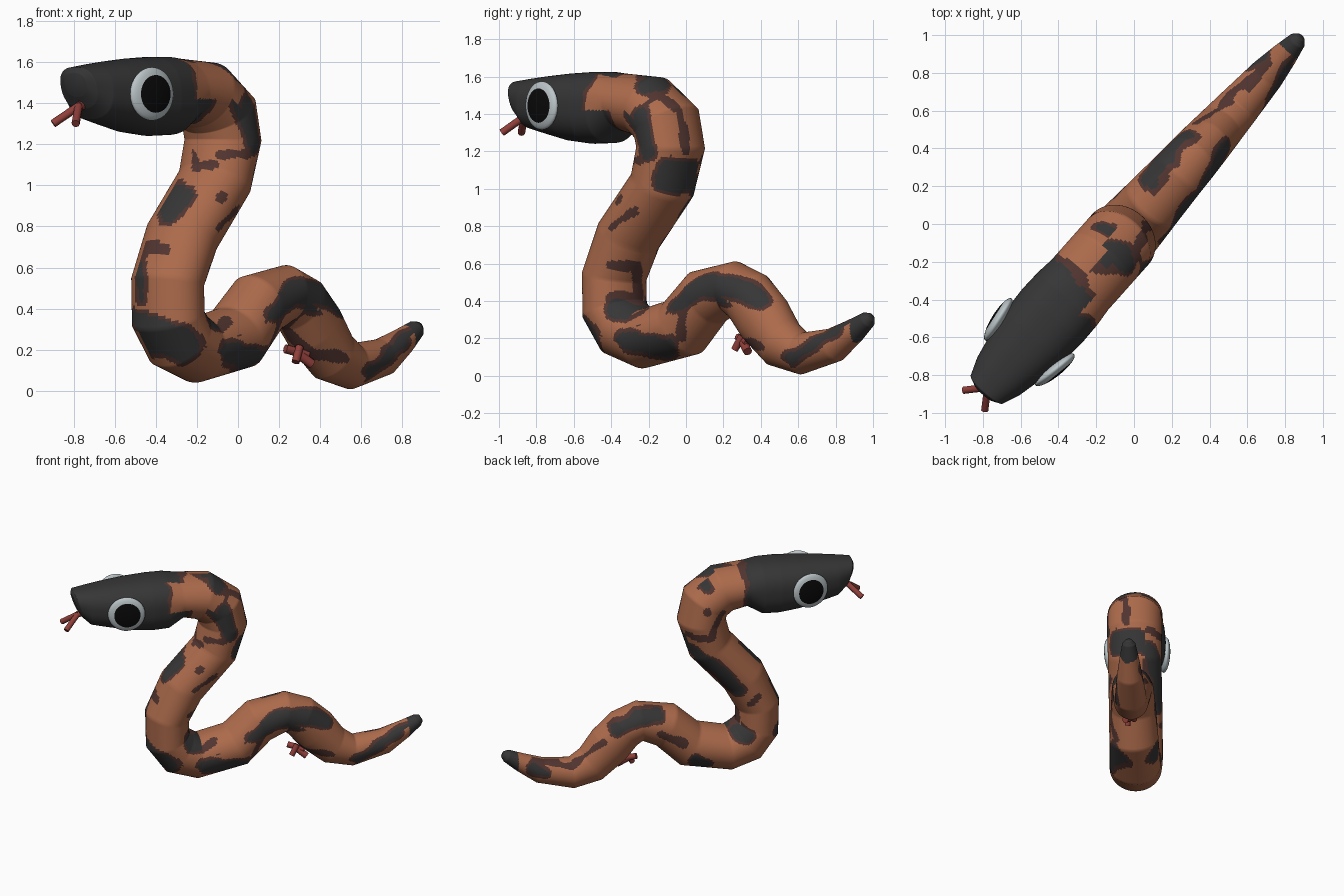
import bpy, bmesh, math
from mathutils import Vector, Matrix, noise

if "Cube" in bpy.data.objects:
    bpy.data.objects.remove(bpy.data.objects["Cube"], do_unlink=True)

ALONG = Vector((0.665, 0.747, 0)).normalized()   # head to tail direction
SIDE = Vector((ALONG.y, -ALONG.x, 0))            # across the body
UP = Vector((0, 0, 1))


def place(u, n, z):
    return ALONG * u + SIDE * n + UP * z


def material(name, colour):
    m = bpy.data.materials.new(name)
    m.use_nodes = True
    m.diffuse_color = (*colour, 1)
    bsdf = next(n for n in m.node_tree.nodes if n.type == 'BSDF_PRINCIPLED')
    bsdf.inputs["Base Color"].default_value = (*colour, 1)
    bsdf.inputs["Roughness"].default_value = 0.8
    return m


orange = material("orange_brown", (0.42, 0.148, 0.072))
brown = material("dark_brown", (0.085, 0.036, 0.03))
charcoal = material("charcoal", (0.037, 0.037, 0.037))
white = material("eye_grey_white", (0.5, 0.56, 0.58))
black = material("pupil_black", (0.003, 0.003, 0.003))
red = material("tongue_red", (0.28, 0.05, 0.042))


def make_object(name, bm, mats, angle=40):
    bmesh.ops.recalc_face_normals(bm, faces=bm.faces)
    mesh = bpy.data.meshes.new(name)
    bm.to_mesh(mesh)
    bm.free()
    for m in mats:
        mesh.materials.append(m)
    ob = bpy.data.objects.new(name, mesh)
    bpy.context.collection.objects.link(ob)
    bpy.ops.object.select_all(action='DESELECT')
    bpy.context.view_layer.objects.active = ob
    ob.select_set(True)
    bpy.ops.object.shade_smooth_by_angle(angle=math.radians(angle))


# Body sections: along, height, half height, half width
SECTIONS = [
    (-1.19, 1.49, .06, .07), (-1.165, 1.475, .105, .115), (-1.08, 1.455, .135, .15),
    (-.95, 1.447, .157, .178), (-.8, 1.437, .18, .203), (-.65, 1.433, .192, .213),
    (-.53, 1.435, .19, .21), (-.43, 1.462, .155, .2), (-.26, 1.44, .17, .2),
    (-.14, 1.35, .178, .2), (-.11, 1.22, .17, .2), (-.17, 1.02, .163, .195),
    (-.41, .75, .162, .195), (-.515, .53, .155, .195), (-.51, .35, .16, .195),
    (-.43, .25, .17, .19), (-.3, .2, .16, .185), (-.02, .26, .165, .178),
    (.15, .42, .16, .165), (.34, .47, .142, .152), (.45, .42, .15, .146),
    (.56, .305, .16, .138), (.69, .172, .138, .127), (.83, .12, .112, .115),
    (1.06, .165, .092, .094), (1.2, .24, .066, .07), (1.3, .3, .045, .048),
    (1.325, .315, .025, .025)]
STEPS, SIDES = 16, 120
HEAD_SECTIONS = 7


# Markings as strokes: (core radius, is dark, points)
FRONT_MARKS = [
    (.085, 1, [(-.49, .29), (-.4, .26), (-.28, .23)]),
    (.025, 0, [(-.35, .69), (-.44, .7), (-.48, .64)]),
    (.02, 1, [(-.48, .62), (-.47, .45)]),
    (.05, 1, [(-.28, .95), (-.34, .88)]),
    (.03, 0, [(-.08, .94)]),
    (.02, 0, [(-.22, 1.17), (-.2, 1.09), (-.12, 1.1)]),
    (.02, 0, [(-.08, 1.15), (.05, 1.16)]),
    (.035, 1, [(.02, 1.4), (.07, 1.22)]),
    (.04, 1, [(-.03, .17), (.05, .2)]),
    (.03, 0, [(-.06, .33), (-.16, .25)]),
    (.06, 1, [(.21, .37), (.29, .48), (.38, .44)]),
    (.03, 0, [(.24, .29), (.36, .18), (.53, .16)]),
    (.025, 1, [(.65, .12), (.85, .28)])]
RIGHT_MARKS = [
    (.035, 1, [(-.24, 1.4), (-.21, 1.2)]),
    (.08, 1, [(-.08, 1.07), (.03, 1.06)]),
    (.04, 1, [(-.22, 1.55), (-.13, 1.57)]),
    (.018, 0, [(-.26, 1.42), (-.15, 1.5), (-.03, 1.42), (0, 1.2)]),
    (.025, 0, [(-.4, .8), (-.28, .88)]),
    (.025, 0, [(-.4, .59), (-.26, .59), (-.26, .42), (-.4, .42)]),
    (.045, 1, [(-.37, .36), (-.25, .33)]),
    (.05, 1, [(-.33, .19), (-.1, .15)]),
    (.05, 1, [(-.05, .4), (.08, .48), (.22, .47), (.38, .42)]),
    (.025, 0, [(-.02, .2), (-.02, .36)]),
    (.025, 0, [(.27, .2), (.38, .15)]),
    (.025, 1, [(.57, .1), (.8, .25)])]
BACK_MARKS = [
    (.045, 1, [(-.4, .35), (-.35, .37)]),
    (.045, 1, [(-.02, 1.02), (-.2, .88), (-.34, .7)]),
    (.03, 0, [(-.47, .65), (-.43, .61)]),
    (.03, 0, [(-.11, 1.36)]),
    (.03, 1, [(-.12, 1.53)]),
    (.025, 0, [(-.22, 1.33), (-.13, 1.14), (.02, 1.15)]),
    (.04, 1, [(-.64, .36)]),
    (.035, 1, [(.53, .47), (.38, .55), (.22, .54)]),
    (.03, 0, [(.22, .42), (.05, .33)]),
    (.035, 1, [(-.1, .15), (-.03, .2)]),
    (.015, 0, [(.62, .38), (.84, .2), (1.12, .26)]),
    (.03, 1, [(1.03, .17), (1.12, .22)])]


def stroke_distance(p, pts):
    best = (p - Vector(pts[0])).length
    for a, b in zip(pts, pts[1:]):
        a, b = Vector(a), Vector(b)
        d = b - a
        t = min(max((p - a).dot(d) / d.length_squared, 0), 1)
        best = min(best, (p - a - d * t).length)
    return best


def marking(face):
    """0 orange, 1 brown rim, 2 charcoal"""
    c, nor = face.calc_center_median(), face.normal
    u, n = c.dot(ALONG), c.dot(SIDE)
    wobble = 0.022 * noise.noise(c * 9)
    # Charcoal head, notched on its right side, and tail tip
    if c.z > 1.2:
        notch = 0.14 if n > 0.1 and c.z > 1.42 else 0
        edge = u + 0.41 + notch + wobble * 2
        if edge < 0.025:
            return 2 if edge < 0 else 1
    if u + wobble > 1.23:
        return 2
    # Body markings by the direction the face turns to most
    facing = [(-nor.y, c.x, FRONT_MARKS), (nor.x, c.y, RIGHT_MARKS),
              (-nor.dot(SIDE), u, BACK_MARKS)]
    _, across, marks = max(facing, key=lambda f: f[0])
    p = Vector((across, c.z))
    result = 0
    for r, dark, pts in marks:
        d = stroke_distance(p, pts) + wobble - r
        if dark and d < 0:
            return 2
        if d < (0.02 if dark else 0):
            result = 1
    return result


def power(value, exponent):
    return math.copysign(abs(value) ** exponent, value)


# Body, head and tail in one skin, straight between sections
def section_points(i):
    u, z, high, wide = SECTIONS[i]
    here = Vector((u, z))
    before = here - Vector(SECTIONS[max(i - 1, 0)][:2])
    after = Vector(SECTIONS[min(i + 1, len(SECTIONS) - 1)][:2]) - here
    tangent = (before.normalized() + after.normalized()).normalized()
    if i < HEAD_SECTIONS:
        tangent = Vector((1, 0.3 if i < 2 else 0)).normalized()
    boxy = 0.82 if i < HEAD_SECTIONS else 1
    points = []
    for k in range(SIDES):
        a = math.tau * k / SIDES
        h = high * power(math.cos(a), boxy)
        points.append(place(u - tangent.y * h, wide * power(math.sin(a), boxy), z + tangent.x * h))
    return points


bm = bmesh.new()
outlines = [section_points(i) for i in range(len(SECTIONS))]
rings = []
for a, b in zip(outlines, outlines[1:]):
    for s in range(STEPS):
        rings.append([bm.verts.new(p.lerp(q, s / STEPS)) for p, q in zip(a, b)])
rings.append([bm.verts.new(p) for p in outlines[-1]])
for a, b in zip(rings, rings[1:]):
    for k in range(SIDES):
        j = (k + 1) % SIDES
        bm.faces.new((a[k], a[j], b[j], b[k]))
bm.faces.new(rings[0])
bm.faces.new(rings[-1])
bmesh.ops.recalc_face_normals(bm, faces=bm.faces)
for f in bm.faces:
    f.material_index = marking(f)
make_object("snake_body", bm, [orange, brown, charcoal], 80)

# Eyes: flat lenses turned a little forward, pupil around the pole
for name, s in (("right_eye", 1), ("left_eye", -1)):
    bm = bmesh.new()
    bmesh.ops.create_uvsphere(bm, u_segments=32, v_segments=16, radius=0.13)
    for f in bm.faces:
        c = f.calc_center_median()
        f.material_index = int(math.hypot(c.x, c.y) < 0.09 and c.z * s > 0)
    for v in bm.verts:
        x, y, z = v.co
        v.co = place(-0.855 + x, s * (0.2 + 0.16 * x) + 0.28 * z, 1.445 + y)
    make_object(name, bm, [white, black], 60)


# Red rods for the forked tongue and the small fork under the body
def rod(name, start, end, radius):
    a, b = Vector(start), Vector(end)
    bm = bmesh.new()
    turn = (b - a).to_track_quat('Z', 'Y').to_matrix().to_4x4()
    bmesh.ops.create_cone(bm, cap_ends=True, segments=10, radius1=radius, radius2=radius,
                          depth=(b - a).length, matrix=Matrix.Translation((a + b) / 2) @ turn)
    make_object(name, bm, [red])


root = (-.775, -.865, 1.385)
rod("tongue_base", (-.7, -.78, 1.41), root, .024)
rod("tongue_tip_right", root, (-.9, -.88, 1.3), .02)
rod("tongue_tip_left", root, (-.79, -.985, 1.3), .02)
rod("lower_fork_base", (.36, .33, .13), (.28, .3, .19), .024)
rod("lower_fork_a", (.34, .33, .175), (.23, .28, .205), .022)
rod("lower_fork_b", (.28, .26, .14), (.3, .3, .215), .02)
